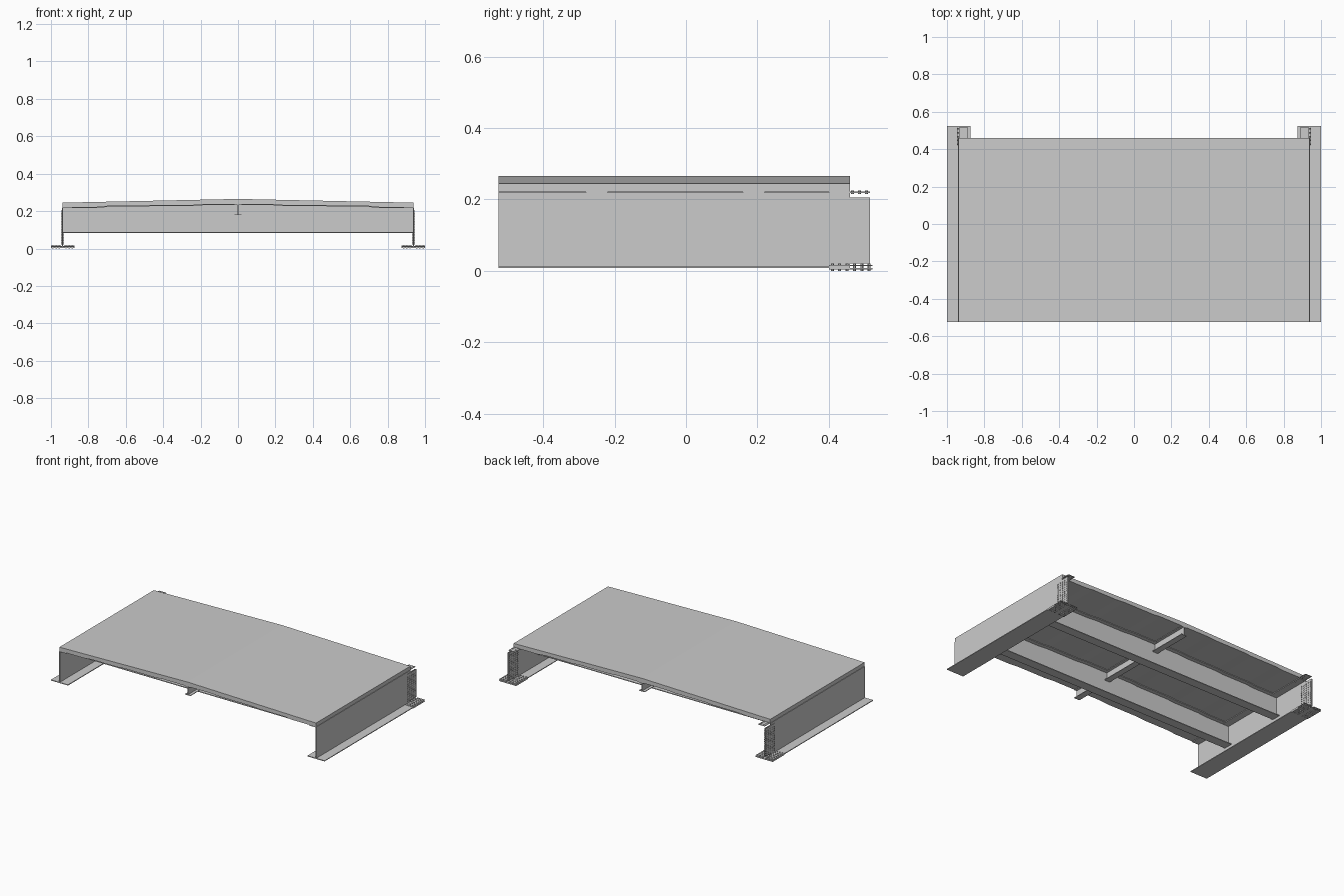
import bpy, bmesh
from mathutils import Vector, Matrix

if "Cube" in bpy.data.objects:
    bpy.data.objects.remove(bpy.data.objects["Cube"])

Y0, Y1 = -0.525, 0.46      # ends of the span
XG = 0.9375                # girder centre line


def finish(bm, name):
    bmesh.ops.recalc_face_normals(bm, faces=bm.faces)
    me = bpy.data.meshes.new(name)
    bm.to_mesh(me)
    bm.free()
    ob = bpy.data.objects.new(name, me)
    bpy.context.collection.objects.link(ob)
    return ob


def add_box(bm, x0, x1, y0, y1, z0, z1):
    m = (Matrix.Translation(((x0 + x1) / 2, (y0 + y1) / 2, (z0 + z1) / 2))
         @ Matrix.Diagonal((x1 - x0, y1 - y0, z1 - z0, 1)))
    bmesh.ops.create_cube(bm, size=1, matrix=m)


def boxes(name, *dims):
    bm = bmesh.new()
    for d in dims:
        add_box(bm, *d)
    return finish(bm, name)


def extrude_xz(name, pts, y0, y1):
    """Closed x-z outline swept along y."""
    bm = bmesh.new()
    f = bm.faces.new([bm.verts.new((x, y0, z)) for x, z in pts])
    new = bmesh.ops.extrude_face_region(bm, geom=[f])['geom']
    bmesh.ops.translate(bm, vec=(0, y1 - y0, 0),
                        verts=[v for v in new if isinstance(v, bmesh.types.BMVert)])
    return finish(bm, name)


def bolts(name, points, axis, length, r=0.0042):
    """Hexagonal bolts passing through the plates."""
    bm = bmesh.new()
    rot = Vector((0, 0, 1)).rotation_difference(Vector(axis)).to_matrix().to_4x4()
    for p in points:
        bmesh.ops.create_cone(bm, cap_ends=True, segments=6, radius1=r, radius2=r,
                              depth=length, matrix=Matrix.Translation(p) @ rot)
    return finish(bm, name)


# Stepped underside line that follows the crown of the deck
half = [(0.0, 0.236), (0.18, 0.236), (0.24, 0.231), (0.46, 0.231), (0.52, 0.226),
        (0.70, 0.226), (0.76, 0.220), (XG, 0.220)]
under = [(-x, z) for x, z in reversed(half[1:])] + half

# Deck slab with a crowned top
extrude_xz("deck_slab", under + [(XG, 0.245), (0, 0.265), (-XG, 0.245)], Y0, Y1)

# Cross beams: web, top flange and bottom flange
xi = XG - 0.003
for label, y in (("front", -0.25), ("back", 0.19)):
    extrude_xz(label + "_cross_beam_web", under + [(xi, 0.085), (-xi, 0.085)],
               y - 0.003, y + 0.003)
    extrude_xz(label + "_cross_beam_top_flange",
               under + [(x, z - 0.004) for x, z in reversed(under)], y - 0.03, y + 0.03)
    boxes(label + "_cross_beam_bottom_flange",
          (-xi, xi, y - 0.03, y + 0.03, 0.082, 0.087))

# Central stringer
boxes("stringer", (-0.002, 0.002, Y0, Y1, 0.18, 0.236),
      (-0.02, 0.02, Y0, Y1, 0.178, 0.182),
      (-0.02, 0.02, Y0, Y1, 0.233, 0.236))

# Main girders with bolted splices at the back end
for label, s in (("left", -1), ("right", 1)):
    c = s * XG
    xa, xb = sorted((s * 0.888, s * 0.9365))
    boxes(label + "_girder",
          (c - 0.0025, c + 0.0025, Y0, Y1, 0.010, 0.2195),
          (c - 0.0625, c + 0.0625, Y0, Y1, 0.008, 0.013),
          (xa, xb, Y0, Y1, 0.2155, 0.2198))

    # Plates either side of the web
    boxes(label + "_web_splice",
          (c - 0.0050, c - 0.0025, 0.42, 0.515, 0.020, 0.205),
          (c + 0.0025, c + 0.0050, 0.42, 0.515, 0.020, 0.205))
    bolts(label + "_web_bolts",
          [(c, 0.427 + 0.0203 * i, 0.030 + 0.0142 * j) for i in range(5) for j in range(12)],
          (1, 0, 0), 0.016)

    # Plates above and below the bottom flange
    boxes(label + "_bottom_splice",
          (c - 0.0625, c + 0.0625, 0.40, 0.523, 0.004, 0.008),
          (c - 0.0625, c - 0.008, 0.40, 0.523, 0.013, 0.016),
          (c + 0.008, c + 0.0625, 0.40, 0.523, 0.013, 0.016))
    bolts(label + "_bottom_bolts",
          [(c + sx * (0.018 + 0.017 * i), 0.41 + 0.0206 * j, 0.010)
           for sx in (-1, 1) for i in range(3) for j in range(6)],
          (0, 0, 1), 0.020)

    # Plate on the top flange
    boxes(label + "_top_splice", (xa, xb, 0.40, 0.515, 0.2185, 0.2215))
    bolts(label + "_top_bolts",
          [(s * x, 0.41 + 0.019 * j, 0.2195) for x in (0.899, 0.925) for j in range(6)],
          (0, 0, 1), 0.010)
